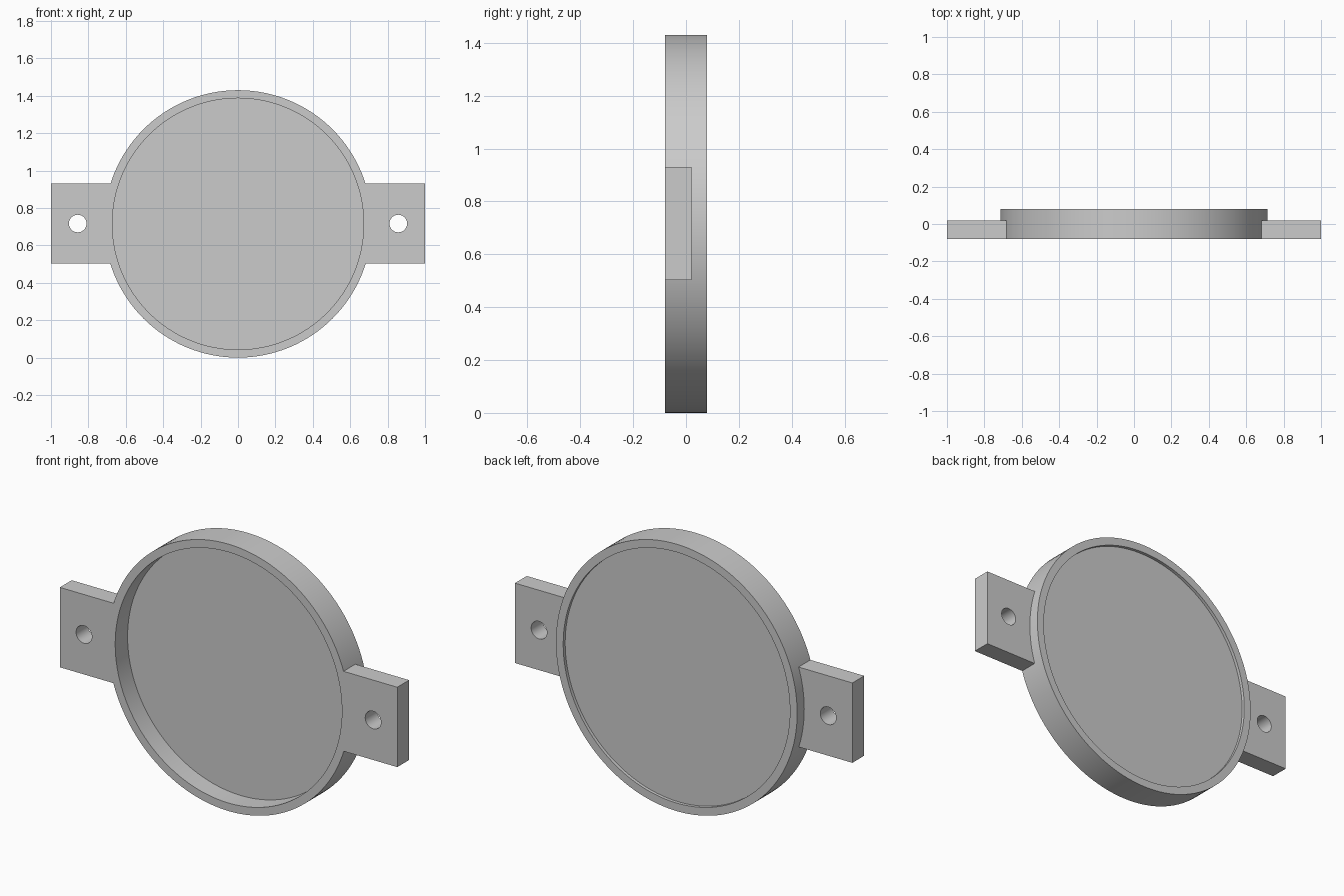
import bpy, bmesh, math
from mathutils import Matrix, Vector

cube = bpy.data.objects.get("Cube")
if cube:
    bpy.data.objects.remove(cube, do_unlink=True)

R, INNER = 0.715, 0.672
FRONT, BACK, TAB_BACK = -0.08, 0.08, 0.02
SEGMENTS = 128

grey = bpy.data.materials.new("plain grey")
grey.use_nodes = True
colour = (0.6, 0.6, 0.6, 1)
grey.diffuse_color = colour
grey.node_tree.nodes["Principled BSDF"].inputs["Base Color"].default_value = colour


def finish(bm, name):
    bmesh.ops.recalc_face_normals(bm, faces=bm.faces)
    mesh = bpy.data.meshes.new(name)
    bm.to_mesh(mesh)
    bm.free()
    mesh.materials.append(grey)
    obj = bpy.data.objects.new(name, mesh)
    bpy.context.collection.objects.link(obj)
    return obj


def lathe(name, profile):
    """Spin (radius, y) points around the horizontal axis of the dish."""
    bm = bmesh.new()
    rings = []
    for r, y in profile:
        ring = []
        for i in range(SEGMENTS):
            a = 2 * math.pi * i / SEGMENTS
            ring.append(bm.verts.new((r * math.cos(a), y, R + r * math.sin(a))))
        rings.append(ring)
    for a, b in zip(rings, rings[1:]):
        for i in range(SEGMENTS):
            j = (i + 1) % SEGMENTS
            bm.faces.new((a[i], a[j], b[j], b[i]))
    bm.faces.new(rings[0])
    bm.faces.new(rings[-1])
    return finish(bm, name)


def box(name, x0, x1):
    bm = bmesh.new()
    bmesh.ops.create_cube(bm, size=1)
    size = Vector((x1 - x0, TAB_BACK - FRONT, 0.428))
    centre = Vector(((x0 + x1) / 2, (FRONT + TAB_BACK) / 2, R + 0.002))
    bm.transform(Matrix.Translation(centre) @ Matrix.Diagonal(size).to_4x4())
    return finish(bm, name)


def pin(name, x, radius, z, sides):
    bm = bmesh.new()
    bmesh.ops.create_cone(bm, cap_ends=True, segments=sides, radius1=radius,
                          radius2=radius, depth=0.6)
    bm.transform(Matrix.Translation((x, 0, z)) @ Matrix.Rotation(math.pi / 2, 4, "X"))
    return finish(bm, name)


def cut(target, cutter):
    mod = target.modifiers.new("cut", "BOOLEAN")
    mod.operation, mod.solver, mod.object = "DIFFERENCE", "EXACT", cutter
    bpy.context.view_layer.objects.active = target
    bpy.ops.object.modifier_apply(modifier=mod.name)
    bpy.data.objects.remove(cutter, do_unlink=True)


# Round dish: deep recess in front, shallow recess behind
dish = lathe("round_dish", [(INNER, 0.025), (INNER, FRONT), (R, FRONT),
                            (R, BACK), (INNER, BACK), (INNER, 0.063)])
parts = [dish]

# Mounting tabs, trimmed to the rim and drilled
for side, sign in (("left", 1), ("right", -1)):
    xs = sorted((sign * 0.6, sign))
    tab = box(side + "_mounting_tab", *xs)
    cut(tab, pin("rim_cutter", 0, R, R, SEGMENTS))
    cut(tab, pin("hole_cutter", sign * 0.857, 0.047, R + 0.002, 40))
    parts.append(tab)

# Smooth round walls, sharp corners
bpy.ops.object.select_all(action="DESELECT")
for part in parts:
    part.select_set(True)
bpy.context.view_layer.objects.active = dish
bpy.ops.object.shade_smooth_by_angle(angle=math.radians(30))
